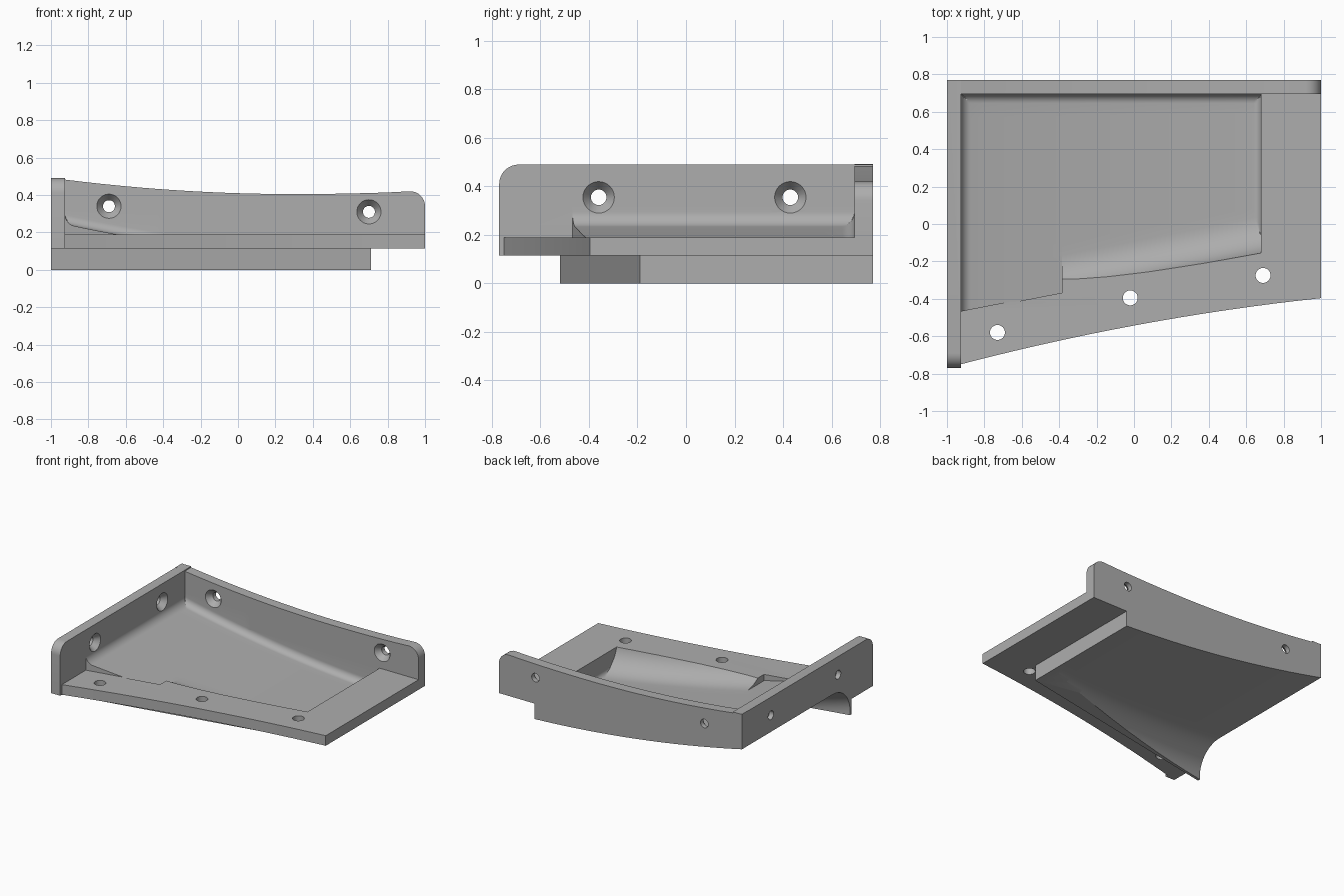
import bpy, bmesh, math
from mathutils import Vector, Matrix

if "Cube" in bpy.data.objects:
    bpy.data.objects.remove(bpy.data.objects["Cube"])

grey = bpy.data.materials.new("plain_grey")
grey.diffuse_color = (0.42, 0.42, 0.42, 1)
grey.use_nodes = True
grey.node_tree.nodes["Principled BSDF"].inputs["Base Color"].default_value = grey.diffuse_color


def make(name, bm):
    bmesh.ops.recalc_face_normals(bm, faces=bm.faces[:])
    me = bpy.data.meshes.new(name)
    bm.to_mesh(me)
    bm.free()
    ob = bpy.data.objects.new(name, me)
    bpy.context.collection.objects.link(ob)
    me.materials.append(grey)
    return ob


def prism(name, pts, place, vec):
    """Extrude a 2D outline; place maps (a, b) to 3D."""
    bm = bmesh.new()
    f = bm.faces.new([bm.verts.new(place(a, b)) for a, b in pts])
    r = bmesh.ops.extrude_face_region(bm, geom=[f])
    bmesh.ops.translate(bm, vec=vec, verts=[v for v in r["geom"] if isinstance(v, bmesh.types.BMVert)])
    return make(name, bm)


def cone(name, pos, axis, r1, r2, depth):
    bm = bmesh.new()
    rot = Vector((0, 0, 1)).rotation_difference(Vector(axis)).to_matrix().to_4x4()
    bmesh.ops.create_cone(bm, cap_ends=True, segments=32, radius1=r1, radius2=r2,
                          depth=depth, matrix=Matrix.Translation(pos) @ rot)
    return make(name, bm)


def boolean(target, tool, op):
    m = target.modifiers.new("bool", 'BOOLEAN')
    m.operation, m.object, m.solver = op, tool, 'EXACT'
    bpy.context.view_layer.objects.active = target
    bpy.ops.object.modifier_apply(modifier=m.name)
    bpy.data.objects.remove(tool)


def height_solid(name, xs, ys_of, height, flat):
    """Closed solid between a curved height surface and a flat level."""
    bm = bmesh.new()
    cur = [[bm.verts.new((x, y, height(x, y))) for y in ys_of(x)] for x in xs]
    base = [[bm.verts.new((v.co.x, v.co.y, flat)) for v in row] for row in cur]
    n, m = len(cur), len(cur[0])
    for i in range(n - 1):
        for j in range(m - 1):
            for g in (cur, base):
                bm.faces.new((g[i][j], g[i + 1][j], g[i + 1][j + 1], g[i][j + 1]))
    for i in range(n - 1):
        for j in (0, m - 1):
            bm.faces.new((cur[i][j], cur[i + 1][j], base[i + 1][j], base[i][j]))
    for j in range(m - 1):
        for i in (0, n - 1):
            bm.faces.new((cur[i][j], cur[i][j + 1], base[i][j + 1], base[i][j]))
    bmesh.ops.triangulate(bm, faces=bm.faces[:])
    return make(name, bm)


def spread(a, b, ra, rb, mid=12, k=10):
    """Samples from a to b, crowded toward the ends where the fillets are."""
    q = [1 - math.cos(i * math.pi / 2 / k) for i in range(k + 1)]
    inner = [a + ra + (b - rb - a - ra) * i / mid for i in range(1, mid)]
    return [a + ra * t for t in q] + inner + [b - rb * t for t in reversed(q)]


def rise(d, r):
    """Height of a quarter-round fillet at distance d from its wall."""
    return 0 if d >= r else r - math.sqrt(max(0, r * r - (r - d) ** 2))


def corner(cx, cz, r):
    return [(cx + r * math.cos(t), cz + r * math.sin(t))
            for t in [math.pi / 2 * i / 8 for i in range(9)]]


def under(x):
    t = max(0, 0.71 - x)
    return 0.051 * t * t + 0.048 * t


def skirt(x):
    return -0.19 - 0.193 * (0.71 - x)


def pocket_front(x):
    return -0.16 - 0.195 * (0.68 - x)


flat = lambda z: (lambda a, b: (a, b, z))

# mounting plate with gently curved front edge
front = [(-1 + i / 8, -0.543 + 0.1865 * (-1 + i / 8) - 0.04 * (-1 + i / 8) ** 2) for i in range(17)]
body = prism("curved_bracket", front + [(1, 0.77), (-1, 0.77)], flat(0.115), (0, 0, 0.075))

# lower block that becomes the hollow pan
block = prism("pan_block", [(-1, skirt(-1)), (0.71, skirt(0.71)), (0.71, 0.77), (-1, 0.77)],
              flat(0), (0, 0, 0.15))
boolean(body, block, 'UNION')

# raised floor at the left, where the pan climbs above the plate
fill = prism("raised_floor", [(-0.98, pocket_front(-0.98) + 0.005), (-0.4, pocket_front(-0.4) + 0.005),
                              (-0.4, 0.74), (-0.98, 0.74)], flat(0.15), (0, 0, 0.17))
boolean(body, fill, 'UNION')

# back wall with sagging top edge and rounded right end
top = [(-1 + 1.9 * i / 20, 0.405 + 0.051 * (-1.3 + 1.9 * i / 20) ** 2) for i in range(20)]
top = [(x, 0.405 + (0.0515 if x < 0.3 else 0.035) * (x - 0.3) ** 2) for x, _ in top]
wall = prism("back_wall", top + list(reversed(corner(0.92, 0.34, 0.08)))
             + [(1, 0.115), (0.71, 0.115), (0.71, 0), (-1, 0)],
             lambda a, b: (a, 0.695, b), (0, 0.075, 0))
boolean(body, wall, 'UNION')

# left wall with rounded front end
wall = prism("left_wall", [(0.77, 0.115), (0.77, 0.49)]
             + [(-y, z) for y, z in reversed(corner(0.69, 0.41, 0.08))] + [(-0.77, 0.115)],
             lambda a, b: (-1, a, b), (0.075, 0, 0))
boolean(body, wall, 'UNION')

# top pocket with filleted edges
def pocket_floor(x, y):
    front_r = 0.2 if x > -0.385 else 0
    return under(x) + 0.03 + max(rise(y - pocket_front(x), front_r) if front_r else 0,
                                 rise(0.695 - y, 0.05), rise(x + 0.925, 0.05), rise(0.68 - x, 0.04))


xs = sorted(spread(-0.925, 0.68, 0.05, 0.04, 24) + [-0.386, -0.384])
tool = height_solid("pocket_cutter", xs, lambda x: spread(pocket_front(x), 0.695, 0.2, 0.05),
                    pocket_floor, 1.0)
boolean(body, tool, 'DIFFERENCE')

# hollow underside with a large fillet behind the front skirt
def hollow(x, y):
    return max(-0.02, under(x) - rise(y - skirt(x) - 0.02, 0.2))


tool = height_solid("hollow_cutter", [-1.05 + 1.75 * i / 32 for i in range(33)],
                    lambda x: spread(skirt(x) + 0.02, 0.9, 0.2, 0.05), hollow, -0.1)
boolean(body, tool, 'DIFFERENCE')

# plate holes
for x, y in [(-0.73, -0.58), (-0.02, -0.395), (0.69, -0.275)]:
    boolean(body, cone("hole", (x, y, 0.15), (0, 0, 1), 0.04, 0.04, 0.3), 'DIFFERENCE')

# countersunk wall holes: position on inner face, direction outward
sunk = [((-0.69, 0.695, 0.34), (0, 1, 0)), ((0.70, 0.695, 0.31), (0, 1, 0)),
        ((-0.925, -0.36, 0.355), (-1, 0, 0)), ((-0.925, 0.43, 0.355), (-1, 0, 0))]
for p, d in sunk:
    p, d = Vector(p), Vector(d)
    boolean(body, cone("hole", p + d * 0.04, d, 0.032, 0.032, 0.2), 'DIFFERENCE')
    boolean(body, cone("countersink", p + d * 0.015, d, 0.073, 0.032, 0.05), 'DIFFERENCE')

# smooth the fillets, keep hard edges
bpy.ops.object.select_all(action='DESELECT')
body.select_set(True)
bpy.context.view_layer.objects.active = body
bpy.ops.object.shade_smooth_by_angle(angle=math.radians(25))
